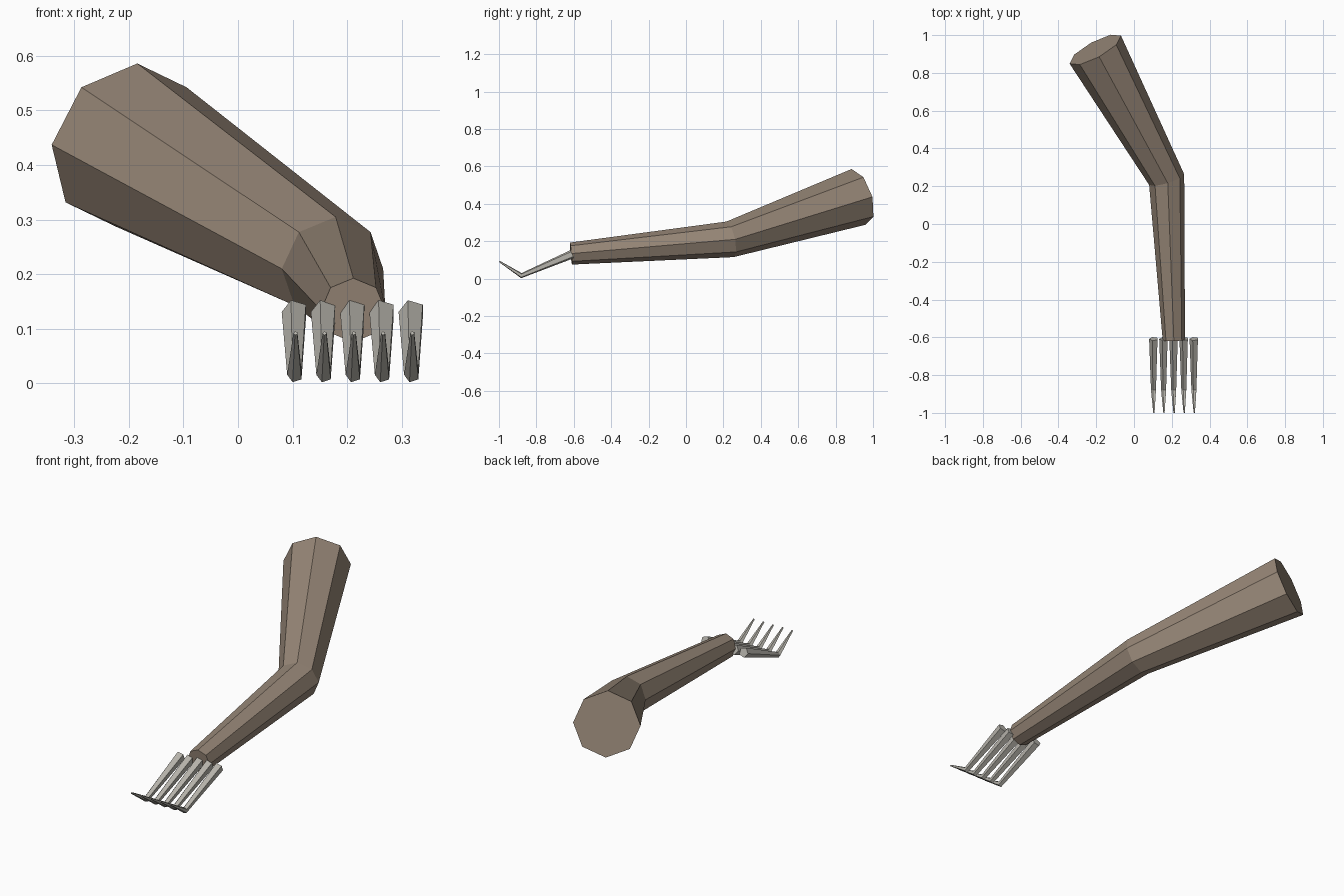
import bpy, bmesh, math
from mathutils import Vector

if "Cube" in bpy.data.objects:
    bpy.data.objects.remove(bpy.data.objects["Cube"])


def material(name, rgb):
    m = bpy.data.materials.new(name)
    m.diffuse_color = (*rgb, 1)
    m.use_nodes = True
    m.node_tree.nodes["Principled BSDF"].inputs["Base Color"].default_value = m.diffuse_color
    return m


wood = material("brown", (0.30, 0.235, 0.18))
metal = material("pale grey", (0.47, 0.455, 0.41))


def tube(name, stations, sides, phase, mat):
    """Faceted, capped tube through (centre, ring normal, radius) stations."""
    bm = bmesh.new()
    rings = []
    for centre, normal, radius in stations:
        n = Vector(normal).normalized()
        u = n.cross(Vector((0, 0, 1))).normalized()
        v = u.cross(n)
        ring = []
        for i in range(sides):
            a = phase + 2 * math.pi * i / sides
            ring.append(bm.verts.new(Vector(centre) + radius * (u * math.cos(a) + v * math.sin(a))))
        rings.append(ring)
    for r0, r1 in zip(rings, rings[1:]):
        for i in range(sides):
            j = (i + 1) % sides
            bm.faces.new((r0[i], r0[j], r1[j], r1[i]))
    bm.faces.new(rings[0])
    bm.faces.new(rings[-1])
    bmesh.ops.recalc_face_normals(bm, faces=bm.faces)
    mesh = bpy.data.meshes.new(name)
    bm.to_mesh(mesh)
    bm.free()
    mesh.materials.append(mat)
    obj = bpy.data.objects.new(name, mesh)
    bpy.context.collection.objects.link(obj)
    return obj


# Bent eight-sided arm: wrist, elbow, shoulder
tube("arm", [
    ((0.211, -0.615, 0.134), (-0.044, 0.995, 0.09), 0.059),
    ((0.173, 0.235, 0.210), (-0.285, 0.937, 0.204), 0.097),
    ((-0.205, 0.923, 0.437), (-0.458, 0.843, 0.277), 0.155),
], 8, 0, wood)

# Five upturned claws, five-sided and tapering to a point
for k in range(5):
    x = 0.1045 + 0.0535 * k
    tube(f"claw_{k + 1}", [
        ((x, -0.608, 0.131), (0, 0.92, 0.39), 0.0245),
        ((x, -0.88, 0.016), (0, 1, -0.09), 0.0145),
        ((x + 0.001, -0.998, 0.092), (0, 0.84, -0.55), 0.004),
    ], 5, math.pi, metal)
